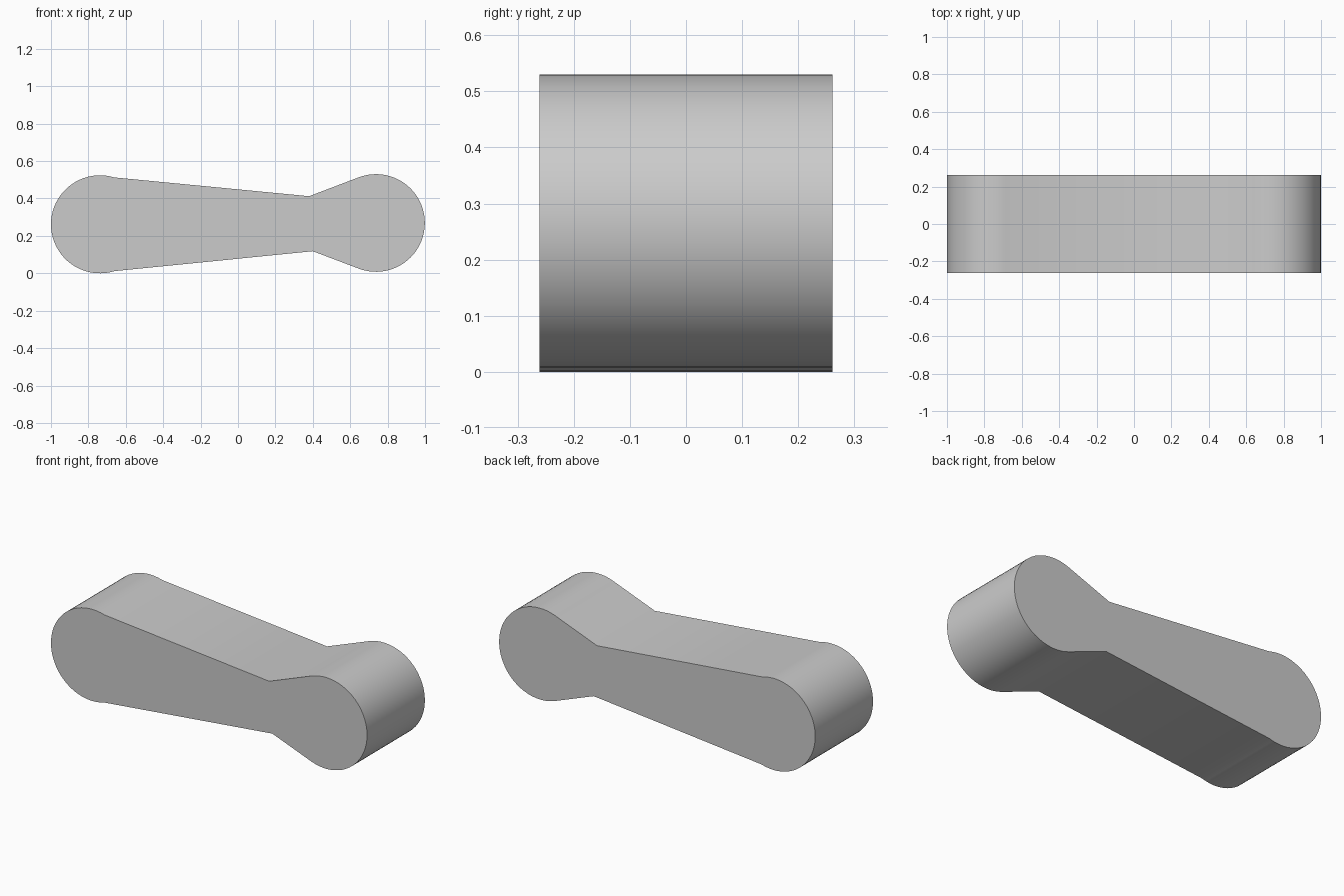
import bpy
import bmesh
import math

cube = bpy.data.objects.get("Cube")
if cube:
    bpy.data.objects.remove(cube, do_unlink=True)

HALF_DEPTH = 0.261


def arc(cx, cz, radius, start, end, steps=40):
    """Points along an arc in the xz plane, angles in degrees."""
    angles = [math.radians(start + (end - start) * i / steps) for i in range(steps + 1)]
    return [(cx + radius * math.cos(a), cz + radius * math.sin(a)) for a in angles]


# Outline: round left end, tapering shank, narrow neck, round right end
outline = arc(-0.738, 0.262, 0.262, 73, 287)
outline += [(0.40, 0.118)]
outline += arc(0.738, 0.269, 0.261, -111, 111)
outline += [(0.38, 0.412)]

# Extrude the outline through the depth
bm = bmesh.new()
face = bm.faces.new([bm.verts.new((x, -HALF_DEPTH, z)) for x, z in outline])
result = bmesh.ops.extrude_face_region(bm, geom=[face], use_keep_orig=True)
moved = [v for v in result["geom"] if isinstance(v, bmesh.types.BMVert)]
bmesh.ops.translate(bm, verts=moved, vec=(0, 2 * HALF_DEPTH, 0))
bmesh.ops.recalc_face_normals(bm, faces=bm.faces)
mesh = bpy.data.meshes.new("lever_arm")
bm.to_mesh(mesh)
bm.free()

lever = bpy.data.objects.new("lever_arm", mesh)
bpy.context.collection.objects.link(lever)

# Plain grey
grey = bpy.data.materials.new("light_grey")
grey.use_nodes = True
colour = (0.6, 0.6, 0.6, 1)
grey.diffuse_color = colour
grey.node_tree.nodes["Principled BSDF"].inputs["Base Color"].default_value = colour
mesh.materials.append(grey)

# Smooth rim with crisp end faces
bpy.ops.object.select_all(action="DESELECT")
lever.select_set(True)
bpy.context.view_layer.objects.active = lever
bpy.ops.object.shade_smooth_by_angle(angle=math.radians(40))
